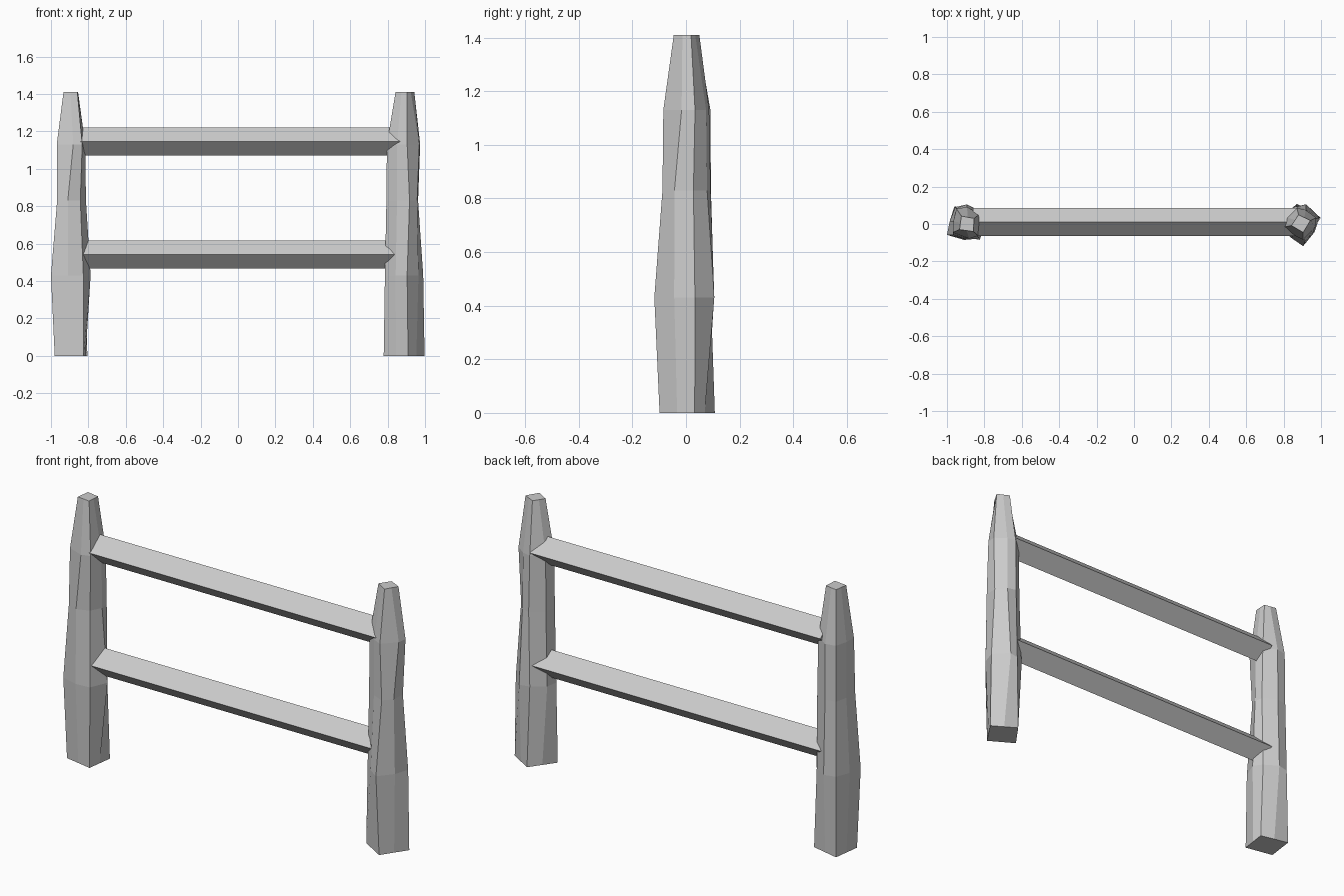
import bpy, bmesh, math

if "Cube" in bpy.data.objects:
    bpy.data.objects.remove(bpy.data.objects["Cube"])

# Rough-hewn post: corner quads at the ends, eight-sided rings between (x, y)
END_BOTTOM = [(-.087, -.06), (.068, -.09), (.088, .055), (-.067, .09)]
END_TOP = [(-.04, -.035), (.034, -.045), (.038, .025), (-.03, .037)]
MIDDLE = [
    (.43, [(-.107, -.063), (-.015, -.09), (.066, -.083), (.105, .01),
           (.072, .055), (.0, .10), (-.062, .085), (-.092, .01)]),
    (.83, [(-.074, -.063), (-.017, -.083), (.05, -.06), (.08, .0),
           (.074, .048), (.0, .088), (-.058, .078), (-.073, .01)]),
    (1.13, [(-.076, -.05), (.012, -.083), (.06, -.068), (.076, .0),
            (.068, .048), (.0, .086), (-.056, .076), (-.073, .01)]),
]


def split(quad):
    out = []
    for i, a in enumerate(quad):
        b = quad[(i + 1) % 4]
        out += [a, ((a[0] + b[0]) / 2, (a[1] + b[1]) / 2)]
    return out


def loft(name, rings):
    bm = bmesh.new()
    loops = [[bm.verts.new(p) for p in ring] for ring in rings]
    n = len(loops[0])
    for lo, hi in zip(loops, loops[1:]):
        for i in range(n):
            j = (i + 1) % n
            bm.faces.new((lo[i], lo[j], hi[j], hi[i]))
    bm.faces.new(loops[0][::-1])
    bm.faces.new(loops[-1])
    bmesh.ops.recalc_face_normals(bm, faces=bm.faces)
    mesh = bpy.data.meshes.new(name)
    bm.to_mesh(mesh)
    bm.free()
    obj = bpy.data.objects.new(name, mesh)
    bpy.context.collection.objects.link(obj)
    return obj


# Posts: the same timber, turned on the right side
levels = [(0, split(END_BOTTOM))] + MIDDLE + [(1.41, split(END_TOP))]
post_rings = [[(x, y, z) for x, y in ring] for z, ring in levels]
for name, x, turn in (("left_post", -.893, 0), ("right_post", .888, 67)):
    post = loft(name, post_rings)
    post.location = (x, .005, 0)
    post.rotation_euler.z = math.radians(turn)

# Rails: square bars set on edge, ends buried in the posts
R = .075
for name, z in (("lower_rail", .541), ("upper_rail", 1.145)):
    loft(name, [[(x, .01 + R * dy, z + R * dz)
                 for dy, dz in ((-1, 0), (0, 1), (1, 0), (0, -1))]
                for x in (-.86, .87)])
